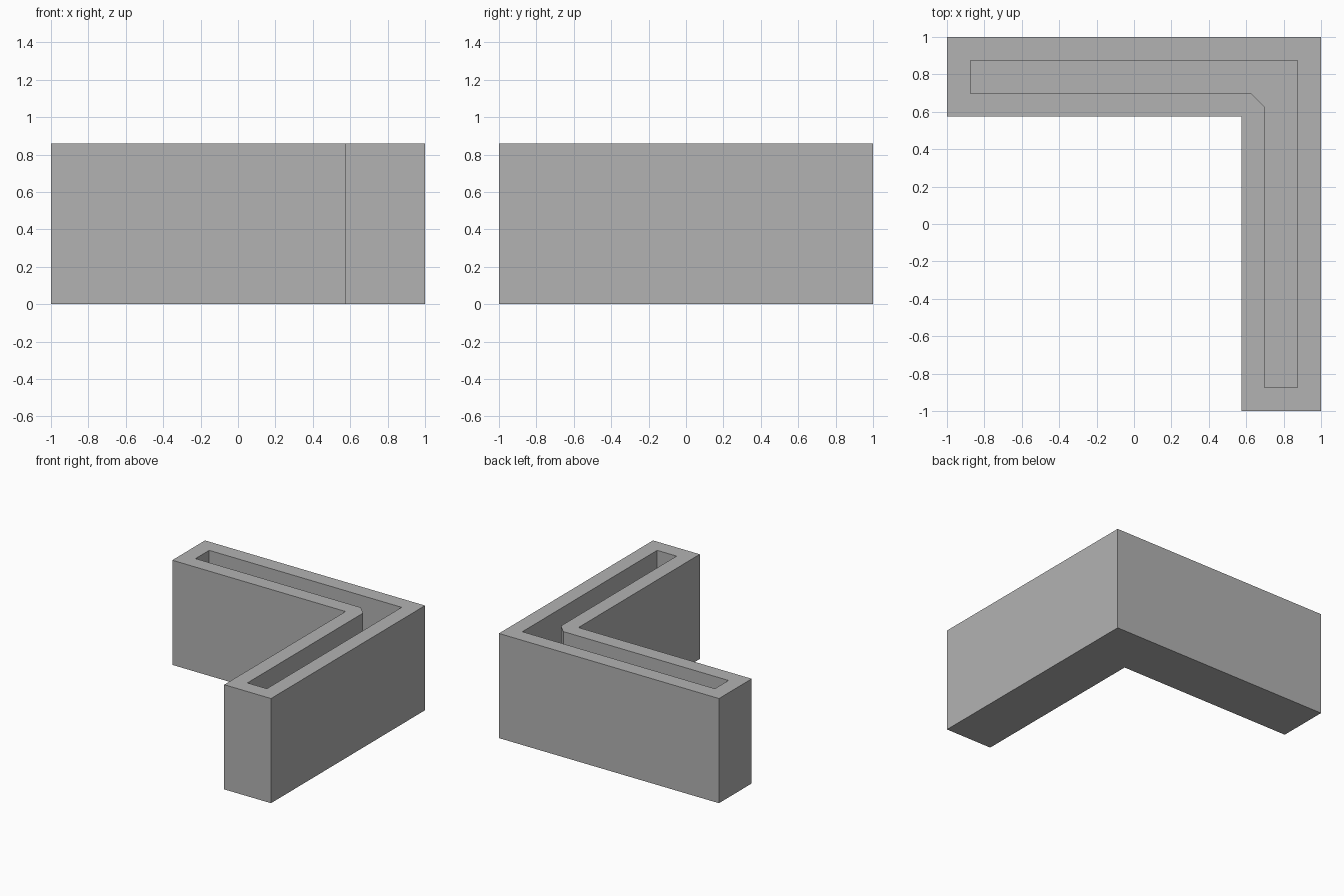
import bpy
import bmesh

cube = bpy.data.objects.get("Cube")
if cube:
    bpy.data.objects.remove(cube, do_unlink=True)

HEIGHT = 0.86
FLOOR = 0.125      # thickness of the base under the channel
ARM = 0.575        # inner face of both arms
IN, LIP = 0.875, 0.698   # channel outer and inner faces
CUT = 0.627        # where the channel's inner corner is chamfered

# Plan outlines, both starting at the back right corner
outer = [(-1, 1), (1, 1), (1, -1), (ARM, -1), (ARM, ARM), (-1, ARM)]
inner = [(-IN, IN), (IN, IN), (IN, -IN), (LIP, -IN),
         (LIP, CUT), (CUT, LIP), (-IN, LIP)]
match = [0, 1, 2, 3, 4, 4, 5]   # outer corner beside each channel corner

bm = bmesh.new()


def ring(points, z):
    return [bm.verts.new((x, y, z)) for x, y in points]


def bridge(a, b):
    """Join two closed rings, dropping repeated corners."""
    for i in range(len(a)):
        j = (i + 1) % len(a)
        bm.faces.new(list(dict.fromkeys((a[i], a[j], b[j], b[i]))))


base = ring(outer, 0)
top = ring(outer, HEIGHT)
lip = ring(inner, HEIGHT)
floor = ring(inner, FLOOR)

bm.faces.new(base)                       # underside
bridge(base, top)                        # outer walls
bridge([top[i] for i in match], lip)     # rim
bridge(lip, floor)                       # channel walls
bm.faces.new(floor)                      # channel floor
bmesh.ops.recalc_face_normals(bm, faces=bm.faces)

mesh = bpy.data.meshes.new("corner_planter")
bm.to_mesh(mesh)
bm.free()

# Plain grey finish
grey = bpy.data.materials.new("plain_grey")
grey.use_nodes = True
colour = (0.45, 0.45, 0.45, 1)
grey.diffuse_color = colour
bsdf = next(n for n in grey.node_tree.nodes if n.type == "BSDF_PRINCIPLED")
bsdf.inputs["Base Color"].default_value = colour
mesh.materials.append(grey)

planter = bpy.data.objects.new("corner_planter", mesh)
bpy.context.collection.objects.link(planter)
